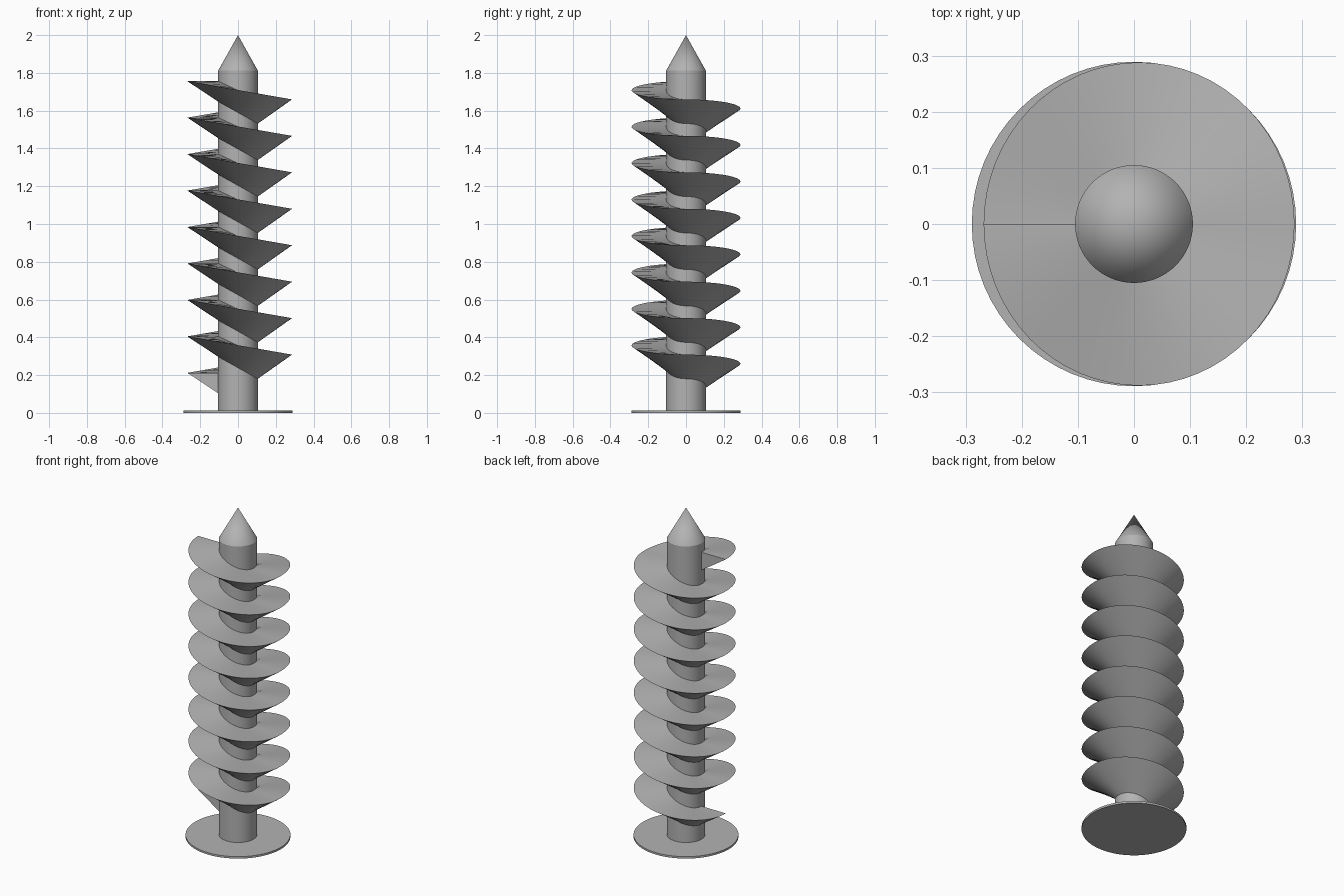
import bpy, bmesh, math

if "Cube" in bpy.data.objects:
    bpy.data.objects.remove(bpy.data.objects["Cube"], do_unlink=True)

# One plain grey for the whole model
GREY = (0.45, 0.45, 0.45, 1)
grey = bpy.data.materials.new("plain grey")
grey.use_nodes = True
grey.diffuse_color = GREY
grey.node_tree.nodes["Principled BSDF"].inputs["Base Color"].default_value = GREY


def finish(obj):
    obj.data.materials.clear()
    obj.data.materials.append(grey)
    bpy.ops.object.select_all(action='DESELECT')
    obj.select_set(True)
    bpy.context.view_layer.objects.active = obj
    bpy.ops.object.shade_smooth_by_angle(angle=math.radians(30))


def make_object(name, bm):
    bmesh.ops.recalc_face_normals(bm, faces=bm.faces)
    mesh = bpy.data.meshes.new(name)
    bm.to_mesh(mesh)
    bm.free()
    obj = bpy.data.objects.new(name, mesh)
    bpy.context.collection.objects.link(obj)
    finish(obj)


def add_round(name, low, high, bottom, top):
    bpy.ops.mesh.primitive_cone_add(vertices=64, radius1=low, radius2=high,
                                    depth=top - bottom,
                                    location=(0, 0, (bottom + top) / 2))
    obj = bpy.context.object
    obj.name = name
    finish(obj)


# Base plate, shaft and pointed tip
SHAFT = 0.105
add_round("base_plate", 0.289, 0.289, 0, 0.012)
add_round("shaft", SHAFT, SHAFT, 0.01, 1.812)
add_round("tip", SHAFT, 0, 1.812, 2.0)

# Spiral blade: triangular section wound in half turns of alternating tilt
TURNS, STEPS, PITCH, START = 8, 64, 0.193, 0.212
bm = bmesh.new()
rings = []
for i in range(TURNS * STEPS + 1):
    angle = math.pi - math.tau * i / STEPS
    c, s = math.cos(angle), math.sin(angle)
    half, part = divmod(i, STEPS // 2)
    eased = (1 - math.cos(math.pi * part / (STEPS // 2))) / 2
    z = START + PITCH / 2 * (half + eased)
    depth = 0.12 + 0.01 * c
    inner = SHAFT - 0.003
    points = [(inner * c, inner * s, z),
              (0.009 + 0.277 * c, 0.288 * s, z),
              (inner * c, inner * s, z - depth)]
    rings.append([bm.verts.new(p) for p in points])
for a, b in zip(rings, rings[1:]):
    for k in range(3):
        n = (k + 1) % 3
        bm.faces.new((a[k], a[n], b[n], b[k]))
bm.faces.new(rings[0])
bm.faces.new(rings[-1])
make_object("spiral_blade", bm)
